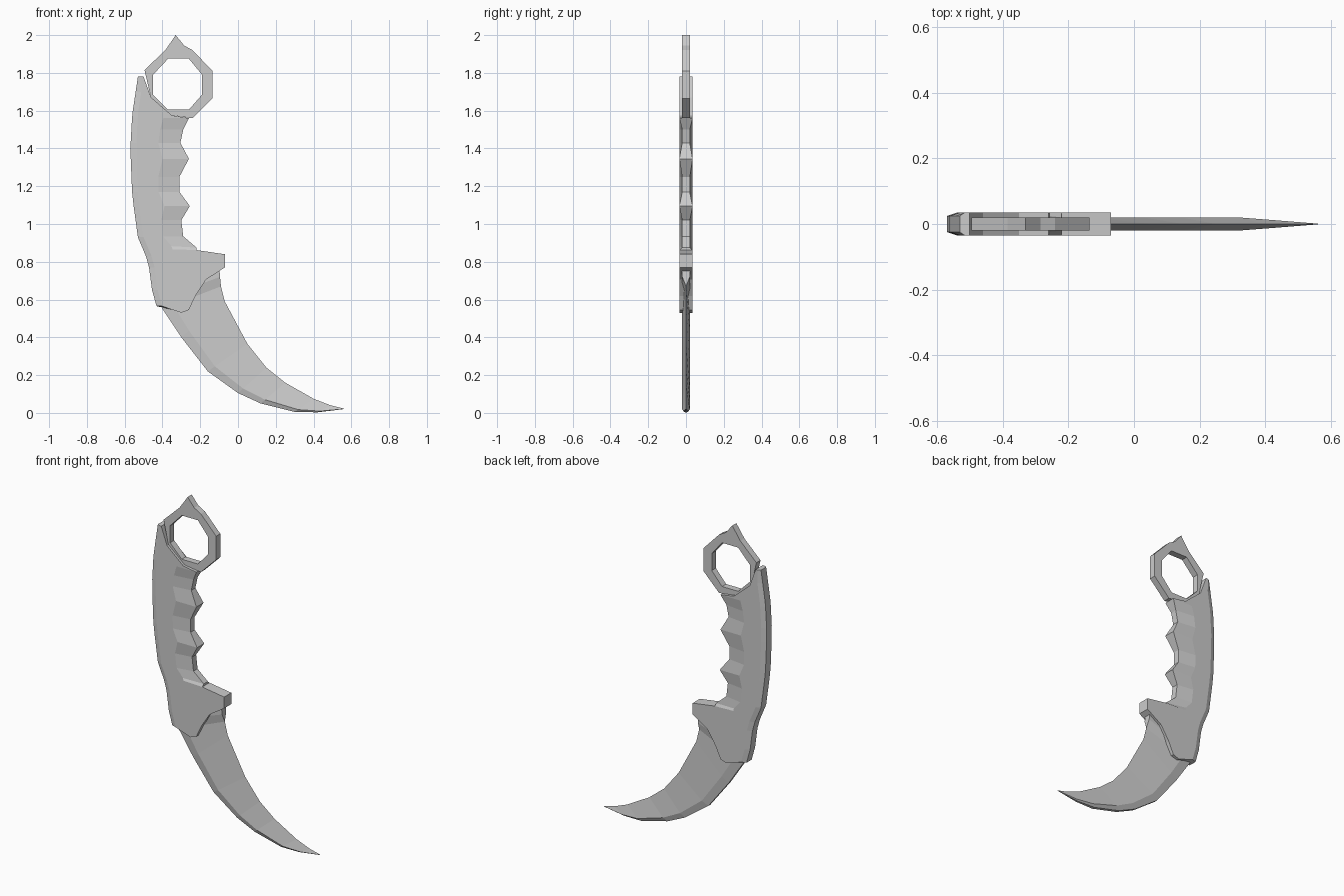
import bpy
import bmesh
from mathutils import Vector

if "Cube" in bpy.data.objects:
    bpy.data.objects.remove(bpy.data.objects["Cube"], do_unlink=True)

steel = bpy.data.materials.new("plain grey")
steel.use_nodes = True
grey = (0.6, 0.6, 0.6, 1)
steel.diffuse_color = grey
steel.node_tree.nodes["Principled BSDF"].inputs["Base Color"].default_value = grey


def loft(name, stations, closed=False):
    """Skin a row of sections; each section point is (x, z, half thickness)."""
    bm = bmesh.new()
    rings = []
    for section in stations:
        front = [bm.verts.new((x, -h, z)) for x, z, h in section]
        back = [bm.verts.new((x, h, z)) for x, z, h in reversed(section)]
        rings.append(front + back)
    pairs = list(zip(rings, rings[1:]))
    if closed:
        pairs.append((rings[-1], rings[0]))
    else:
        bm.faces.new(rings[0])
        bm.faces.new(rings[-1])
    for a, b in pairs:
        for i in range(len(a)):
            j = (i + 1) % len(a)
            bm.faces.new((a[i], a[j], b[j], b[i]))
    bmesh.ops.remove_doubles(bm, verts=bm.verts, dist=0.0005)
    bmesh.ops.recalc_face_normals(bm, faces=bm.faces)
    mesh = bpy.data.meshes.new(name)
    bm.to_mesh(mesh)
    bm.free()
    mesh.materials.append(steel)
    obj = bpy.data.objects.new(name, mesh)
    bpy.context.collection.objects.link(obj)
    return obj


def between(a, b, t):
    return tuple(Vector(a).lerp(Vector(b), t))


# Handle: curved chamfered back, finger grooves and guard on the inner side
THICK, THIN = 0.035, 0.02
back_curve = [(1.78, -.53), (1.58, -.56), (1.4, -.57), (1.15, -.56),
              (.93, -.53), (.8, -.475), (.65, -.455), (.56, -.43)]


def back_x(z):
    for (z1, x1), (z2, x2) in zip(back_curve, back_curve[1:]):
        if z >= z2:
            return x1 + (x2 - x1) * (z - z1) / (z2 - z1)
    return back_curve[-1][1]


# Inner edge point, half thickness there, and height of the matching back point
grip = [
    (-.5, 1.78, THICK, 1.78), (-.46, 1.67, THICK, 1.7),
    (-.35, 1.575, THICK, 1.6), (-.26, 1.56, THICK, 1.56),
    (-.29, 1.5, THIN, 1.5), (-.305, 1.43, THIN, 1.43),
    (-.26, 1.345, THICK, 1.345),
    (-.31, 1.25, THIN, 1.25), (-.31, 1.17, THIN, 1.17),
    (-.255, 1.095, THICK, 1.095),
    (-.3, 1.02, THIN, 1.02), (-.29, .935, THIN, .93),
    (-.22, .875, THIN, .89), (-.22, .862, THICK, .87),
    (-.07, .84, THICK, .83), (-.07, .77, THICK, .77),
    (-.17, .705, THICK, .7), (-.225, .62, THICK, .65),
    (-.26, .545, THICK, .59), (-.3, .53, THICK, .565)]

sections = []
for x, z, half, rear_z in grip:
    rear = back_x(rear_z)
    chamfer = (rear + min(.03, (x - rear) / 2), rear_z, THICK)
    middle = between(chamfer, (x, z, THICK), .5)
    sections.append([(rear, rear_z, .025), chamfer, middle, (x, z, half)])
loft("handle", sections)

# Blade: chamfered outer spine, wedge towards the inner edge, blunt at the root
outer = [(-.42, .72), (-.42, .6), (-.4, .55), (-.3, .4), (-.16, .22), (0, .105),
         (.12, .05), (.3, .005), (.42, .003), (.56, .02)]
inner = [(-.1, .78), (-.095, .72), (-.09, .67), (-.07, .59), (.05, .365),
         (.15, .24), (.25, .16), (.4, .075), (.49, .04), (.56, .023)]
sections = []
for i, (spine, edge) in enumerate(zip(outer, inner)):
    half = min(THIN, max(.001, (.56 - spine[0]) * .08))
    ridge = between(spine, edge, .18)
    root = half if i < 2 else 0
    sections.append([(*spine, half / 2), (*ridge, half), (*edge, root)])
loft("blade", sections)

# Finger ring: faceted loop with a pointed spur on top
rim = [(-.385, 1.92), (-.33, 2), (-.285, 1.945), (-.24, 1.92), (-.135, 1.81),
       (-.135, 1.665), (-.24, 1.56), (-.35, 1.575), (-.46, 1.665), (-.495, 1.815)]
hole = [(-.37, 1.875), (-.33, 1.875), (-.3, 1.875), (-.26, 1.875), (-.19, 1.79),
        (-.19, 1.685), (-.26, 1.605), (-.37, 1.605), (-.45, 1.685), (-.45, 1.79)]
loft("finger_ring", [[(*a, THIN), (*b, THIN)] for a, b in zip(rim, hole)], closed=True)
